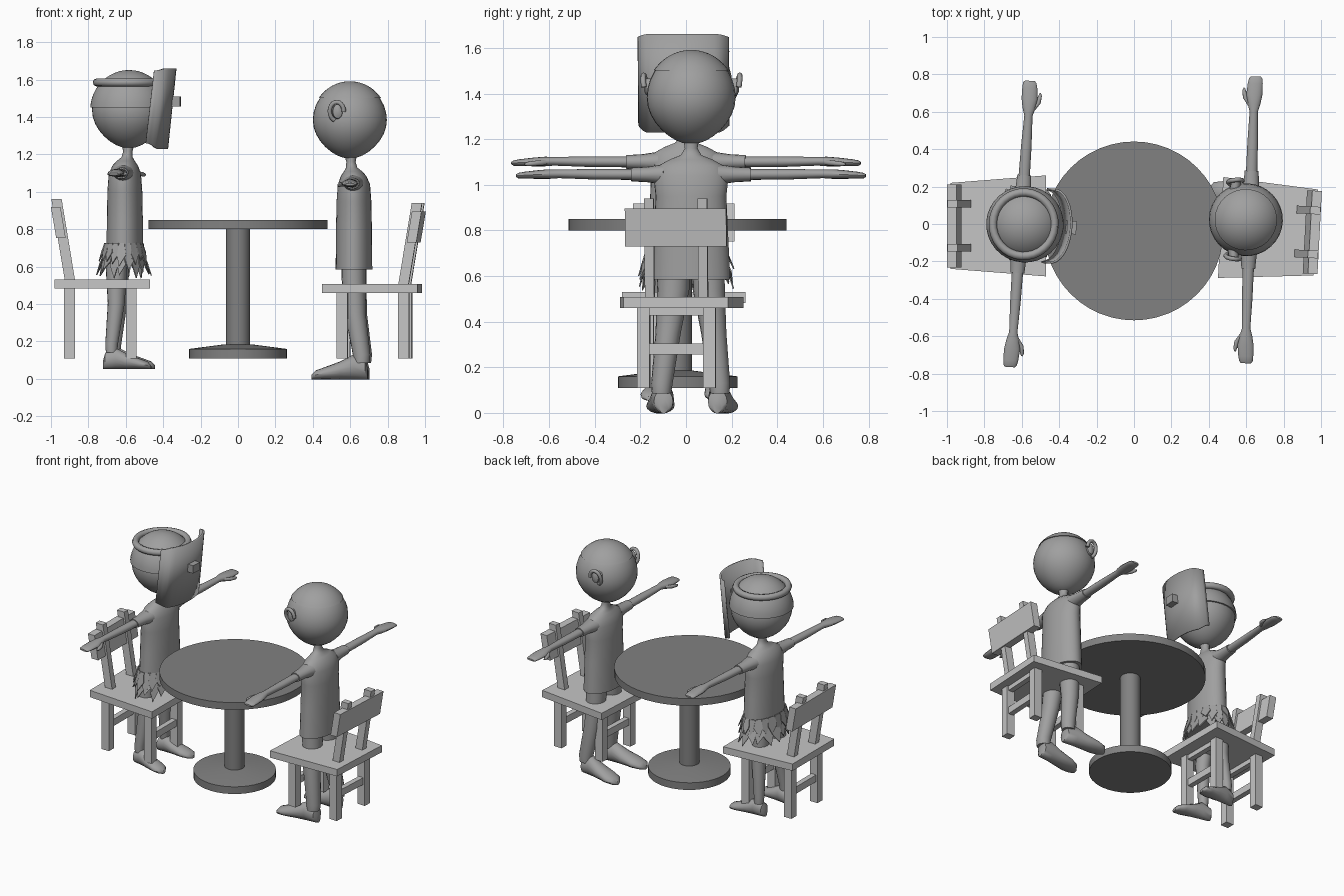
import bpy, bmesh, math, random
from mathutils import Matrix, Vector

if "Cube" in bpy.data.objects:
    bpy.data.objects.remove(bpy.data.objects["Cube"])
random.seed(4)

def material(name, v):
    m = bpy.data.materials.new(name)
    m.diffuse_color = (v, v, v, 1)
    m.use_nodes = True
    m.node_tree.nodes["Principled BSDF"].inputs["Base Color"].default_value = m.diffuse_color
    return m

DARK = material("dark grey", 0.22)
LIGHT = material("light grey", 0.56)
MID = material("mid grey", 0.35)
M = Matrix.Identity(4)          # placement of the group being built

def make(name, verts, faces, mat, smooth=True, thick=0):
    me = bpy.data.meshes.new(name)
    me.from_pydata([M @ Vector(v) for v in verts], [], faces)
    bm = bmesh.new()
    bm.from_mesh(me)
    bmesh.ops.recalc_face_normals(bm, faces=bm.faces[:])
    bm.to_mesh(me)
    bm.free()
    me.materials.append(mat)
    if smooth:
        me.shade_smooth()
        me.set_sharp_from_angle(angle=math.radians(40))
    ob = bpy.data.objects.new(name, me)
    bpy.context.scene.collection.objects.link(ob)
    if thick:
        s = ob.modifiers.new("thickness", 'SOLIDIFY')
        s.thickness = thick
        s.offset = 0
    return ob

def loft(name, secs, mat, axis='z', n=24):
    """Skin elliptical rings; each section is (x, y, z, radius a, radius b)."""
    vs, fs = [], []
    for x, y, z, a, b in secs:
        for i in range(n):
            t = 2 * math.pi * i / n
            c, s = a * math.cos(t), b * math.sin(t)
            vs.append({'z': (x + c, y + s, z), 'y': (x + c, y, z + s), 'x': (x, y + c, z + s)}[axis])
    for k in range(len(secs) - 1):
        for i in range(n):
            j = (i + 1) % n
            fs.append((k * n + i, k * n + j, k * n + n + j, k * n + n + i))
    fs += [tuple(range(n)), tuple(range(len(vs) - n, len(vs)))]
    return make(name, vs, fs, mat)

def box(name, x0, x1, y0, y1, z0, z1, mat, lean=0, flare=0):
    """Box whose top may lean in x and whose front (+x) may be wider."""
    vs = []
    for z, d in ((z0, 0), (z1, lean)):
        vs += [(x0 + d, y0, z), (x1 + d, y0 - flare, z), (x1 + d, y1 + flare, z), (x0 + d, y1, z)]
    fs = [(0, 1, 2, 3), (4, 5, 6, 7)] + [(i, (i + 1) % 4, (i + 1) % 4 + 4, i + 4) for i in range(4)]
    return make(name, vs, fs, mat, False)

def place(x, y, z, deg):
    global M
    M = Matrix.Translation((x, y, z)) @ Matrix.Rotation(math.radians(deg), 4, 'Z')

# ---- round pedestal table
place(0, -0.037, 0, 0)
loft("table_top", [(0, 0, z, .478, .478) for z in (.80, .85)], DARK, n=48)
loft("table_column", [(0, 0, z, .064, .064) for z in (.17, .80)], DARK, n=32)
loft("table_foot", [(0, 0, .11, .262, .262), (0, 0, .16, .262, .262), (0, 0, .185, .07, .07)], DARK, n=40)

# ---- chairs, facing local +x
def chair(side, dz):
    box(side + "_seat", -.255, .255, -.23, .23, .482 + dz, .53 + dz, LIGHT, flare=.04)
    for s in (-1, 1):
        ya, yb = sorted((s * .117, s * .172))
        box(side + "_back_leg", -.205, -.147, ya, yb, .11, .49 + dz, LIGHT)
        box(side + "_front_leg", .125, .183, ya, yb, .11, .49 + dz, LIGHT)
        ya, yb = sorted((s * .097, s * .138))
        box(side + "_back_post", -.2, -.145, ya, yb, .52 + dz, .962 + dz, LIGHT, lean=-.073)
    box(side + "_back_board", -.247, -.196, -.2225, .2225, .752 + dz, .918 + dz, LIGHT, lean=-.028)
    for x in (-.176, .154):
        box(side + "_stretcher", x - .018, x + .018, -.13, .13, .257, .305, LIGHT)
        box(side + "_seat_rail", x - .018, x + .018, -.13, .13, .45 + dz, .49 + dz, LIGHT)

place(-.725, -.01, 0, 0)
chair("left", 0)
place(.718, -.032, 0, 177)
chair("right", -.023)

# ---- figures standing with spread arms, facing local +x
def head_rings(t0, t1, grow, n=16):
    out = []
    for i in range(n + 1):
        t = math.radians(t0 + (t1 - t0) * i / n)
        r = .198 * grow * math.cos(t) * (1 - .16 * max(0, -math.sin(t)) ** 2)
        out.append((.022, 0, 1.382 + .204 * grow * math.sin(t), r, r * .985))
    return out

def figure(side, hip_x, ankle_x, leg_r, cuff_r, foot):
    loft(side + "_torso", [(0, 0, .585, .098, .172), (0, 0, .8, .096, .162), (0, 0, .95, .093, .155),
                           (0, 0, 1.04, .086, .165), (.002, 0, 1.085, .068, .14), (.005, 0, 1.11, .048, .095),
                           (.012, 0, 1.13, .03, .045), (.016, 0, 1.16, .025, .028), (.018, 0, 1.21, .036, .036)],
         MID, n=32)
    loft(side + "_head", head_rings(-88, 89, 1), MID, n=32)
    for s in (-1, 1):
        loft(side + "_sleeve", [(0, s * .12, 1.045, .055, .045), (0, s * .19, 1.045, .042, .034),
                                (0, s * .262, 1.045, .037, .03)], MID, 'y', 16)
        loft(side + "_arm", [(0, s * .2, 1.045, .031, .024), (0, s * .42, 1.046, .028, .023),
                             (0, s * .58, 1.048, .022, .019), (0, s * .62, 1.047, .034, .021),
                             (0, s * .67, 1.045, .043, .019), (-.003, s * .73, 1.042, .04, .015),
                             (-.005, s * .757, 1.04, .036, .012), (-.005, s * .767, 1.04, .026, .006)],
             MID, 'y', 16)
        loft(side + "_thumb", [(.02, s * .61, 1.043, .012, .012), (.047, s * .65, 1.04, .013, .012),
                               (.055, s * .69, 1.036, .01, .01), (.055, s * .705, 1.035, .004, .004)],
             MID, 'y', 10)
        loft(side + "_leg", [(ankle_x, s * .128, .085, cuff_r * .9, cuff_r * .9), (ankle_x, s * .126, .13, cuff_r, cuff_r),
                             ((hip_x + ankle_x) / 2 + .012, s * .1, .35, (leg_r + cuff_r) / 2, (leg_r + cuff_r) / 2),
                             (hip_x, s * .078, .54, leg_r, leg_r * 1.1), (hip_x, s * .076, .66, leg_r, leg_r * 1.1)],
             MID, n=16)
        f, o = foot
        loft(side + "_foot", [(o + f * x, s * (.125 + x * .1), f * r - .003, f * w, f * r) for x, w, r in (
            (-.078, .02, .03), (-.065, .042, .052), (0, .05, .066), (.07, .056, .048),
            (.15, .062, .033), (.2, .05, .024), (.222, .02, .012))], MID, 'x', 16)

def ring(name, path, r, mat, n=10):
    """Open tube following a list of points."""
    cu = bpy.data.curves.new(name, 'CURVE')
    cu.dimensions = '3D'
    cu.bevel_depth = r
    cu.bevel_resolution = 2
    cu.use_fill_caps = True
    sp = cu.splines.new('POLY')
    sp.points.add(len(path) - 1)
    for p, q in zip(sp.points, path):
        p.co = (*(M @ Vector(q)), 1)
    cu.materials.append(mat)
    bpy.context.scene.collection.objects.link(bpy.data.objects.new(name, cu))

# right figure: hair cap, ears, shoes
place(.62, .022, 0, 178)
figure("right", 0, -.045, .064, .047, (1, 0))
loft("right_hair_cap", head_rings(35, 89, 1.025, 10), MID, n=32)
for s in (-1, 1):
    ring("right_ear_rim", [(.085 + .038 * math.cos(a), s * (.19 + .022 * math.sin(a / 1.7 + .3)), 1.43 + .05 * math.sin(a))
                           for a in [math.radians(d) for d in range(-70, 200, 18)]], .012, MID)
    loft("right_ear", [(.085, s * .16, 1.425, .03, .04), (.08, s * .2, 1.43, .026, .038),
                       (.08, s * .208, 1.43, .01, .02)], MID, 'y', 14)

# left figure: bare feet, headgear with curved face shield, leaf skirt
place(-.605, 0, .055, -4)
figure("left", -.04, -.062, .057, .034, (.86, -.04))
loft("left_headgear_shell", head_rings(4, 89, 1.05, 12), MID, n=32)
ring("left_headgear_strap", [(.015 + .165 * math.cos(a), .17 * math.sin(a), 1.53)
                             for a in [2 * math.pi * i / 32 for i in range(33)]], .022, MID)

# face shield: curved sheet leaning forward at the top
vs, fs, N = [], [], 20
for i in range(N + 1):
    a = math.radians(-90 + 180 * i / N)
    inset = .03 * max(0, abs(math.sin(a)) - .85) / .15
    for z, dx in ((1.175 + inset, 0), (1.605 - inset * .4, .045)):
        vs.append((.125 + dx + .1 * math.cos(a), .195 * math.sin(a), z))
fs = [(2 * i, 2 * i + 2, 2 * i + 3, 2 * i + 1) for i in range(N)]
make("left_face_shield", vs, fs, MID, thick=.012)
box("left_shield_lug", .24, .298, -.035, .035, 1.4, 1.455, MID)

# leaf skirt: two tiers of pointed leaves flaring outwards
vs, fs = [], []
for tier, (z0, z1, flare, cnt) in enumerate(((.67, .545, .038, 20), (.62, .495, .046, 18))):
    for i in range(cnt):
        a = 2 * math.pi * (i + .5 * tier) / cnt
        zt = z1 + random.uniform(-.015, .035)
        fl = flare + random.uniform(-.012, .01)
        k = len(vs)
        for da, f, z in ((-.14, .006, z0), (.14, .006, z0), (.2, .6 * fl, (z0 + zt) / 2),
                         (random.uniform(-.1, .1), fl, zt), (-.2, .6 * fl, (z0 + zt) / 2)):
            vs.append(((.096 + f) * math.cos(a + da) - .005, (.166 + f) * math.sin(a + da), z))
        fs.append(tuple(range(k, k + 5)))
make("left_leaf_skirt", vs, fs, MID, False, .006)
